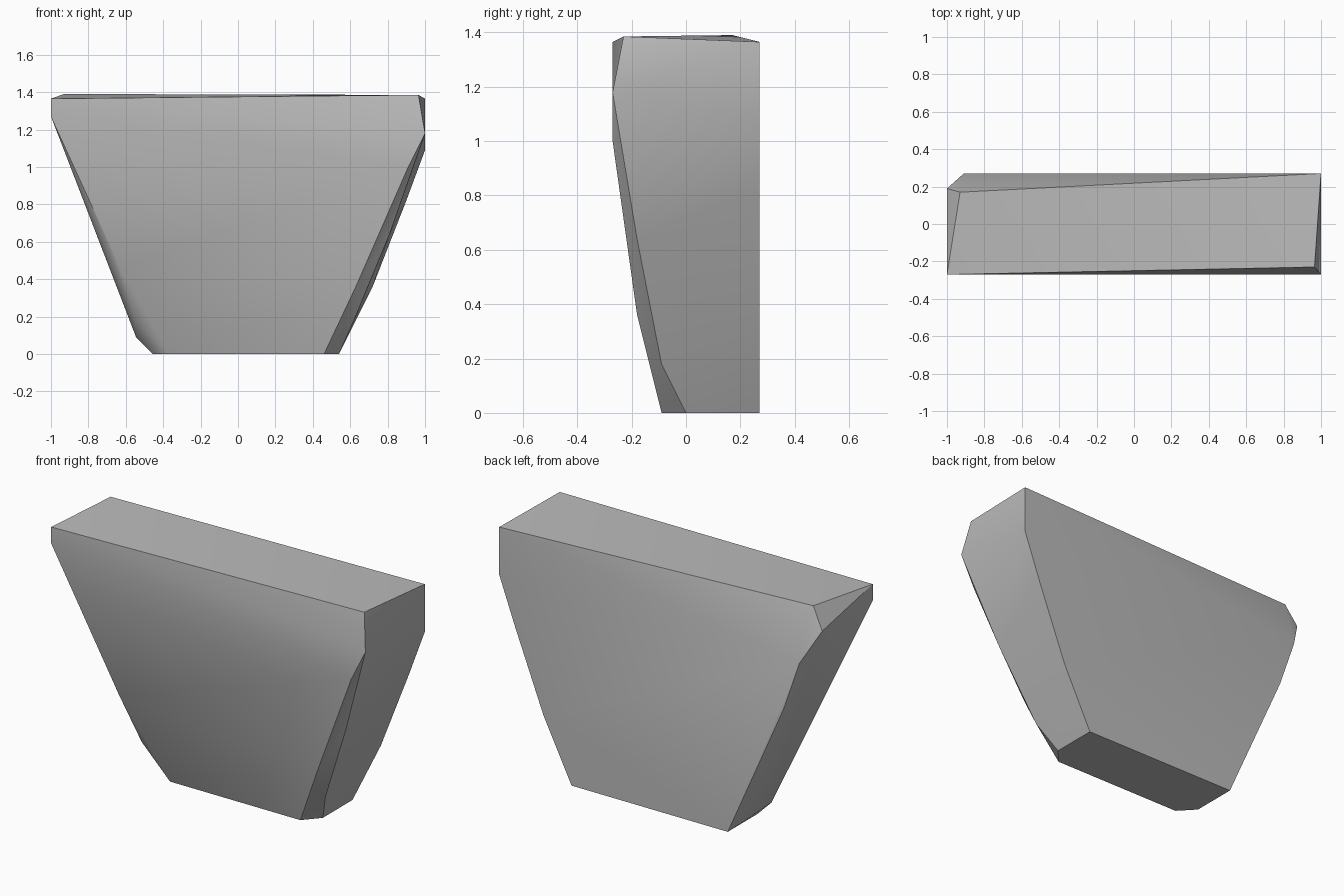
import bpy
import bmesh
import math

cube = bpy.data.objects.get("Cube")
if cube:
    bpy.data.objects.remove(cube, do_unlink=True)


def make_material(name, colour):
    material = bpy.data.materials.new(name)
    material.use_nodes = True
    material.diffuse_color = colour
    material.node_tree.nodes["Principled BSDF"].inputs["Base Color"].default_value = colour
    return material


def hull_object(name, points, material):
    """Wrap a faceted block tightly around its corner points."""
    bm = bmesh.new()
    for point in points:
        bm.verts.new(point)
    hull = bmesh.ops.convex_hull(bm, input=bm.verts)
    unused = {v for v in hull["geom_interior"] + hull["geom_unused"]
              if isinstance(v, bmesh.types.BMVert)}
    bmesh.ops.delete(bm, geom=list(unused), context="VERTS")
    bmesh.ops.dissolve_limit(bm, angle_limit=math.radians(1),
                             verts=bm.verts, edges=bm.edges)
    bmesh.ops.recalc_face_normals(bm, faces=bm.faces)
    mesh = bpy.data.meshes.new(name)
    bm.to_mesh(mesh)
    bm.free()
    mesh.materials.append(material)
    obj = bpy.data.objects.new(name, mesh)
    bpy.context.collection.objects.link(obj)
    return obj


half_depth = 0.27

# Flat back: outline of the tapering slab as (x, z)
back_outline = [(1, 1.365), (1, 1.09), (0.9, 0.82), (0.72, 0.36), (0.54, 0),
                (-0.455, 0), (-0.81, 0.8), (-0.91, 1.09)]
back = [(x, half_depth, z) for x, z in back_outline]

# Upper front: upright band at full depth
front_outline = [(-1, 1.365), (-1, 1.27), (1, 1.18), (0.91, 1)]
front = [(x, -half_depth, z) for x, z in front_outline]

# Lower front: slopes back towards the narrow foot
slope = [(-0.63, -0.18, 0.46), (0.81, -0.18, 0.64), (0.63, -0.18, 0.36),
         (-0.55, -0.09, 0.18), (0.62, -0.09, 0.18)]

# Foot corners, clipped at the front
foot = [(-0.37, -0.09, 0), (0.46, -0.09, 0), (-0.455, 0, 0),
        (0.54, 0, 0), (-0.545, 0, 0.09)]

# Chipped corners of the top
top_chips = [(0.965, -0.23, 1.385), (-0.93, 0.17, 1.39), (-1, 0.19, 1.27)]

stone_grey = make_material("stone_grey", (0.5, 0.5, 0.5, 1))
slab = hull_object("tapered_stone_slab", back + front + slope + foot + top_chips, stone_grey)

# Soft facets with crisp main edges
bpy.ops.object.select_all(action="DESELECT")
slab.select_set(True)
bpy.context.view_layer.objects.active = slab
bpy.ops.object.shade_smooth_by_angle(angle=math.radians(30))
